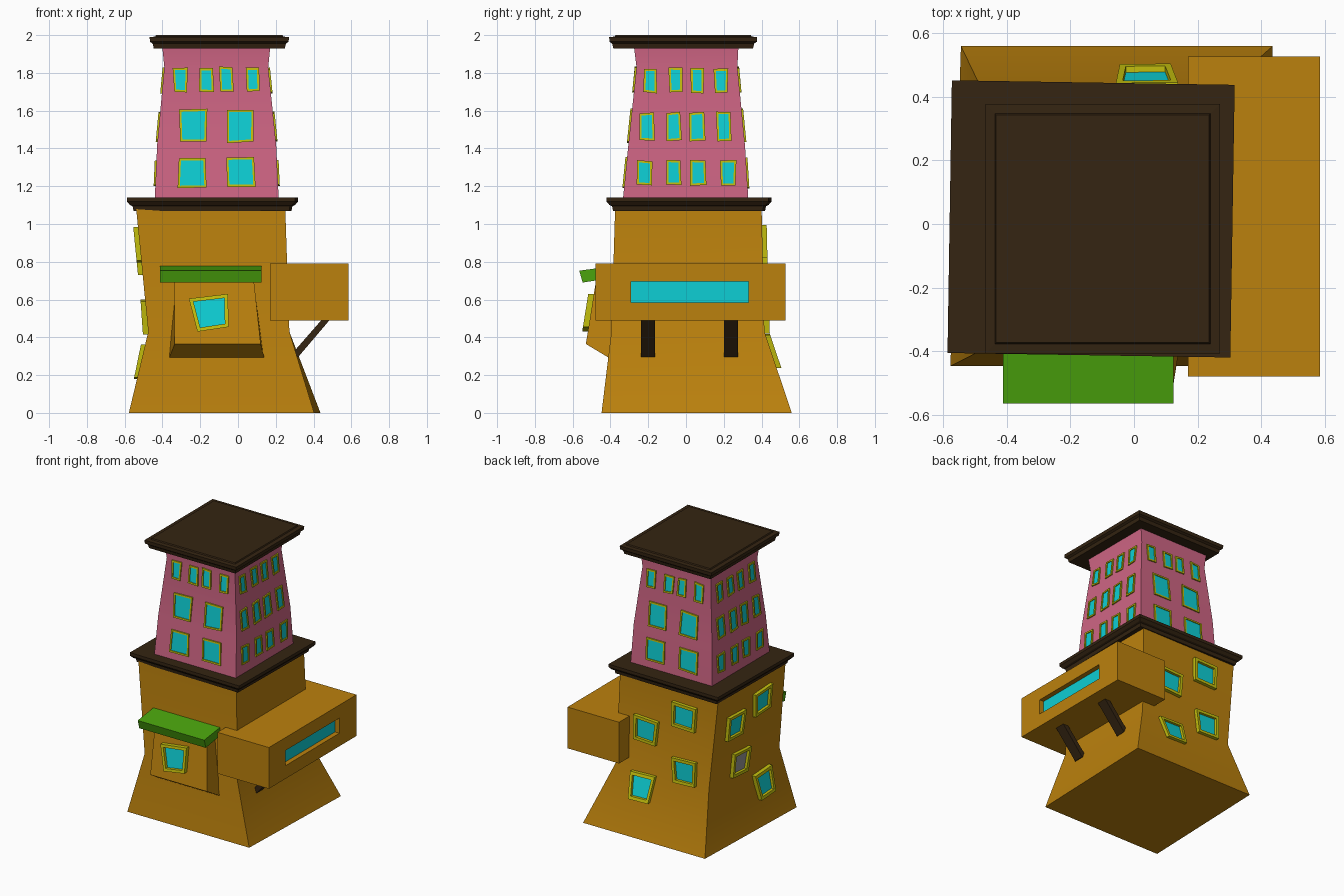
import bpy, bmesh, math, random
from mathutils import Vector, Matrix

if "Cube" in bpy.data.objects:
    bpy.data.objects.remove(bpy.data.objects["Cube"])

random.seed(4)


def mat(name, r, g, b):
    m = bpy.data.materials.new(name)
    m.diffuse_color = (r, g, b, 1)
    m.use_nodes = True
    m.node_tree.nodes["Principled BSDF"].inputs["Base Color"].default_value = m.diffuse_color
    return m


BROWN = mat("ochre_wall", 0.50, 0.22, 0.004)
PINK = mat("pink_wall", 0.62, 0.13, 0.23)
DARK = mat("dark_wood", 0.035, 0.018, 0.006)
GREEN = mat("green_awning", 0.07, 0.37, 0.004)
YELLOW = mat("yellow_frame", 0.55, 0.52, 0.004)
CYAN = mat("cyan_glass", 0.004, 0.62, 0.66)
GREY = mat("grey_glass", 0.3, 0.3, 0.3)


def solid(name, loops, material, cap=None, smooth=False):
    """Bridge equal-length loops and cap both ends; cap = material of last cap."""
    bm = bmesh.new()
    rings = [[bm.verts.new(p) for p in loop] for loop in loops]
    n = len(rings[0])
    for a, b in zip(rings, rings[1:]):
        for i in range(n):
            j = (i + 1) % n
            bm.faces.new((a[i], a[j], b[j], b[i]))
    bm.faces.new(rings[0])
    end = bm.faces.new(rings[-1])
    if cap:
        end.material_index = 1
    bmesh.ops.recalc_face_normals(bm, faces=bm.faces)
    me = bpy.data.meshes.new(name)
    bm.to_mesh(me)
    bm.free()
    me.materials.append(material)
    if cap:
        me.materials.append(cap)
    ob = bpy.data.objects.new(name, me)
    bpy.context.collection.objects.link(ob)
    if smooth:
        bpy.ops.object.select_all(action='DESELECT')
        ob.select_set(True)
        bpy.context.view_layer.objects.active = ob
        bpy.ops.object.shade_smooth_by_angle(angle=math.radians(35))
    return ob


def ring(z, x0, x1, y0, y1, shear=0.0):
    return [(x + shear * y, y, z) for x, y in ((x0, y0), (x1, y0), (x1, y1), (x0, y1))]


def at(rings, z, k):
    """Wall coordinate k of a ring stack at height z."""
    for a, b in zip(rings, rings[1:]):
        if z <= b[0]:
            break
    t = (z - a[0]) / (b[0] - a[0])
    return a[k] + (b[k] - a[k]) * t


SIDES = {"left": (1, -1), "right": (2, 1), "front": (3, -1), "back": (4, 1)}


def window(name, rings, side, corners, out, pane, border, glass=CYAN):
    """Frame standing out from a wall, glass set back inside it."""
    k, s = SIDES[side]
    cu = sum(c[0] for c in corners) / 4
    cz = sum(c[1] for c in corners) / 4
    w = max(c[0] for c in corners) - min(c[0] for c in corners)
    h = max(c[1] for c in corners) - min(c[1] for c in corners)
    inner = [(cu + (u - cu) * (1 - 2 * border / w), cz + (z - cz) * (1 - 2 * border / h))
             for u, z in corners]

    def place(pts, d):
        res = []
        for u, z in pts:
            p = at(rings, z, k) + s * d
            res.append((p, u, z) if k < 3 else (u, p, z))
        return res
    solid(name, [place(corners, -0.02), place(corners, out), place(inner, out),
                 place(inner, pane)], YELLOW, glass)


def quad(u, z, w, h, taper=1.0, tilt=0.0, wob=0.0):
    base = [(-w / 2, h / 2), (w / 2, h / 2), (w * taper / 2, -h / 2), (-w * taper / 2, -h / 2)]
    c, s = math.cos(tilt), math.sin(tilt)
    r = lambda: random.uniform(-wob, wob)
    return [(u + a * c - b * s + r(), z + a * s + b * c + r()) for a, b in base]


# Flared lower house
body = [(0, -0.563, 0.418, -0.447, 0.56, 0.033), (0.43, -0.475, 0.272, -0.395, 0.415),
        (1.09, -0.54, 0.25, -0.375, 0.40)]
solid("lower_house", [ring(*r) for r in body], BROWN, smooth=True)

# Tapered upper tower
tower = [(1.10, -0.442, 0.217, -0.337, 0.332), (1.42, -0.428, 0.202, -0.305, 0.312),
         (1.83, -0.39, 0.16, -0.262, 0.272), (1.95, -0.402, 0.172, -0.277, 0.278)]
solid("upper_tower", [ring(*r) for r in tower], PINK, smooth=True)


# Stepped cornices
def cornice(name, x0, x1, y0, y1, steps, turn):
    loops = [ring(z, x0 + d, x1 - d, y0 + d, y1 - d) for z, d in steps]
    ob = solid(name, loops, DARK)
    c = Vector(((x0 + x1) / 2, (y0 + y1) / 2, 0))
    ob.data.transform(Matrix.Translation(c) @ Matrix.Rotation(turn, 4, 'Z') @ Matrix.Translation(-c))


cornice("middle_cornice", -0.58, 0.31, -0.413, 0.445,
        [(1.07, 0.033), (1.095, 0.028), (1.10, 0.015), (1.118, 0.0), (1.14, 0.0)], -0.016)
cornice("roof_cornice", -0.468, 0.27, -0.407, 0.377,
        [(1.93, 0.022), (1.955, 0.016), (1.965, 0.002), (1.99, 0.0), (1.992, 0.03), (2.0, 0.034)], 0)

# Front bay with sloped underside: y, z, left x, right x
bay = [(-0.47, 0.74, -0.335, 0.08), (-0.53, 0.365, -0.335, 0.12), (-0.405, 0.29, -0.365, 0.14),
       (-0.30, 0.29, -0.365, 0.14), (-0.30, 0.74, -0.335, 0.08)]
solid("front_bay", [[(p[k], p[0], p[1]) for p in bay] for k in (2, 3)], BROWN)

# Awning above the bay
awn = [(-0.565, 0.753), (-0.547, 0.69), (-0.36, 0.72), (-0.36, 0.78)]
solid("front_awning", [[(x, y, z) for y, z in awn] for x in (-0.412, 0.124)], GREEN)


# Side box with a recessed strip window
def rect_yz(x, y0, y1, z0, z1):
    return [(x, y0, z0), (x, y1, z0), (x, y1, z1), (x, y0, z1)]


big, slot = (-0.48, 0.527, 0.49, 0.79), (-0.29, 0.33, 0.585, 0.695)
solid("side_box", [rect_yz(0.17, *big), rect_yz(0.585, *big),
                   rect_yz(0.585, *slot), rect_yz(0.55, *slot)], BROWN, CYAN)

# Struts under the side box
strut = [(0.27, 0.295), (0.318, 0.295), (0.488, 0.495), (0.445, 0.495)]
for i, y0 in enumerate((-0.238, 0.20)):
    solid(f"box_strut_{i}", [[(x, y, z) for x, z in strut] for y in (y0, y0 + 0.075)], DARK)

# Bay window
bay_wall = [(0.365, 0, 0, -0.53, 0), (0.74, 0, 0, -0.47, 0)]
window("bay_window", bay_wall, "front",
       [(-0.26, 0.605), (-0.053, 0.63), (-0.05, 0.455), (-0.215, 0.43)], 0.03, 0.008, 0.022)

# Crooked lower-house windows: side, position, height, taper, tilt
for i, (side, u, z, taper, tilt, glass) in enumerate([
        ("back", -0.275, 0.905, 0.95, 0.03, CYAN), ("back", 0.03, 0.73, 0.9, 0.05, CYAN),
        ("back", -0.285, 0.51, 0.88, -0.04, CYAN), ("back", 0.038, 0.328, 0.82, -0.03, CYAN),
        ("left", -0.12, 0.89, 0.9, -0.06, CYAN), ("left", 0.18, 0.82, 0.92, 0.04, CYAN),
        ("left", 0.08, 0.507, 0.9, 0.06, GREY), ("left", -0.165, 0.27, 0.85, -0.05, CYAN)]):
    window(f"house_window_{i}", body, side, quad(u, z, 0.195, 0.175, taper, tilt),
           0.025, 0.006, 0.022, glass)

# Tower windows: height, window size, columns
wide = [(1.272, 0.148, 0.16, (-0.243, 0.015)), (1.52, 0.14, 0.175, (-0.237, 0.013)),
        (1.765, 0.073, 0.128, (-0.305, -0.165, -0.062, 0.08))]
narrow = [(1.27, 0.08, 0.13, (-0.222, -0.066, 0.064, 0.222)),
          (1.515, 0.078, 0.15, (-0.206, -0.066, 0.06, 0.2)),
          (1.76, 0.07, 0.13, (-0.187, -0.056, 0.058, 0.185))]
for side, rows in (("front", wide), ("back", wide), ("left", narrow), ("right", narrow)):
    for r, (z, w, h, cols) in enumerate(rows):
        for c, u in enumerate(cols):
            window(f"tower_window_{side}_{r}_{c}", tower, side,
                   quad(u, z, w, h, wob=0.005), 0.009, 0.003, 0.012)
